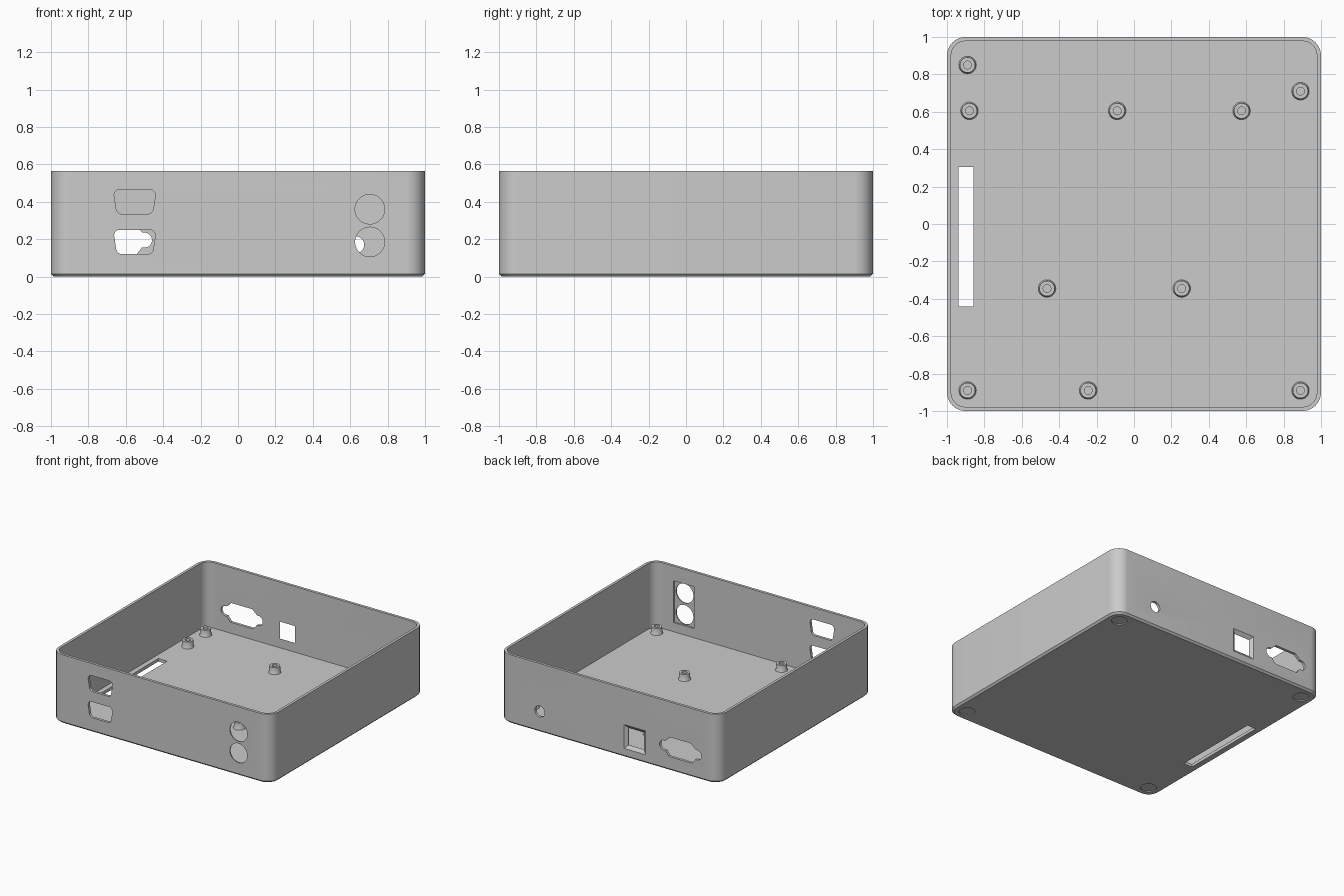
import bpy
import bmesh
from math import sin, cos, pi
from mathutils import Vector

if "Cube" in bpy.data.objects:
    bpy.data.objects.remove(bpy.data.objects["Cube"])

grey = bpy.data.materials.new("plain_grey")
grey.use_nodes = True
grey.diffuse_color = (0.6, 0.6, 0.6, 1)
grey.node_tree.nodes["Principled BSDF"].inputs["Base Color"].default_value = (0.6, 0.6, 0.6, 1)

HEIGHT, FLOOR, WALL = 0.565, 0.025, 0.022


def loft(name, rings):
    """Closed solid skinned through rings of equal point count."""
    bm = bmesh.new()
    loops = [[bm.verts.new(p) for p in ring] for ring in rings]
    n = len(loops[0])
    for a, b in zip(loops, loops[1:]):
        for i in range(n):
            j = (i + 1) % n
            bm.faces.new((a[i], a[j], b[j], b[i]))
    bm.faces.new(loops[0])
    bm.faces.new(loops[-1])
    bmesh.ops.recalc_face_normals(bm, faces=bm.faces)
    mesh = bpy.data.meshes.new(name)
    bm.to_mesh(mesh)
    bm.free()
    mesh.materials.append(grey)
    obj = bpy.data.objects.new(name, mesh)
    bpy.context.collection.objects.link(obj)
    return obj


def rounded(points, r, steps=8):
    """Convex outline with circular corners."""
    out = []
    pts = [Vector(p) for p in points]
    for i, p in enumerate(pts):
        u = (pts[i - 1] - p).normalized()
        v = (pts[(i + 1) % len(pts)] - p).normalized()
        half = u.angle(v) / 2
        centre = p + (u + v).normalized() * r / sin(half)
        d = r * cos(half) / sin(half)
        start = (p + u * d - centre).normalized()
        end = (p + v * d - centre).normalized()
        out += [centre + start.slerp(end, k / steps).normalized() * r for k in range(steps + 1)]
    return out


def rect(w, h):
    return [(-w, -h), (w, -h), (w, h), (-w, h)]


def circle(r, n=40):
    return [(r * cos(2 * pi * i / n), r * sin(2 * pi * i / n)) for i in range(n)]


def level(outline, z, x=0, y=0):
    return [(x + p[0], y + p[1], z) for p in outline]


def activate(obj):
    bpy.ops.object.select_all(action="DESELECT")
    obj.select_set(True)
    bpy.context.view_layer.objects.active = obj


def cut(target, cutter):
    activate(target)
    mod = target.modifiers.new("cut", "BOOLEAN")
    mod.operation, mod.solver, mod.object = "DIFFERENCE", "EXACT", cutter
    bpy.ops.object.modifier_apply(modifier=mod.name)
    bpy.data.objects.remove(cutter)


def wall_cut(outline, x, z, y0, y1, grow=1):
    """Cut through a wall along y; grow scales the far outline."""
    cut(case, loft("cutter", [
        [(x + p[0] * s, y, z + p[1] * s) for p in outline]
        for y, s in ((y0, 1), (y1, grow))]))


def case_ring(half, radius, z):
    return level(rounded(rect(half, half), radius), z)


# Open tray with a chamfered lower edge
inner = 1 - WALL
case = loft("case", [
    case_ring(0.985, 0.085, 0), case_ring(1, 0.1, 0.015), case_ring(1, 0.1, HEIGHT),
    case_ring(inner, 0.1 - WALL, HEIGHT), case_ring(inner, 0.1 - WALL, FLOOR)])

# Front: two tapered connector openings, recessed pair of round openings
socket = rounded([(-0.095, -0.065), (0.095, -0.065), (0.115, 0.065), (-0.115, 0.065)], 0.03)
for z in (0.4, 0.185):
    wall_cut(socket, -0.552, z, -1.1, -0.9)
wall_cut(rect(0.092, 0.172), 0.705, 0.272, -0.99, -0.9)
for z in (0.36, 0.185):
    wall_cut(circle(0.079), 0.705, z, -1.1, -0.9)

# Back: round jack, flared square opening, connector with side ears
wall_cut(circle(0.045), 0.63, 0.17, 0.9, 1.1)
wall_cut(rect(0.07, 0.07), -0.235, 0.17, 0.9, 1.1)
wall_cut(rect(0.068, 0.068), -0.235, 0.17, inner, 1.001, 1.46)
plug = [(-0.105, -0.08), (0.105, -0.08), (0.14, -0.035), (0.14, 0.04),
        (0.095, 0.08), (-0.095, 0.08), (-0.14, 0.04), (-0.14, -0.035)]
wall_cut(plug, -0.65, 0.195, 0.9, 1.1)
wall_cut(rounded(rect(0.19, 0.04), 0.0398), -0.65, 0.195, 0.9, 1.1)

# Floor: long slot and four shallow foot recesses underneath
slot = rect(0.04, 0.373)
cut(case, loft("cutter", [level(slot, z, -0.897, -0.068) for z in (-0.1, 0.1)]))
for x in (-0.89, 0.89):
    for y in (-0.89, 0.89):
        cut(case, loft("cutter", [level(circle(0.06), z, x, y) for z in (-0.1, 0.008)]))

activate(case)
bpy.ops.object.shade_smooth_by_angle(angle=0.5)

# Hollow mounting posts with slightly flared feet
posts = [(-0.89, 0.85), (-0.88, 0.605), (-0.09, 0.605), (0.575, 0.605), (0.89, 0.71),
         (-0.465, -0.345), (0.255, -0.345), (-0.89, -0.89), (-0.245, -0.89), (0.89, -0.89)]
profile = [(0.047, -0.005), (0.047, 0), (0.043, 0.006),
           (0.041, 0.055), (0.021, 0.055), (0.021, 0.01)]
for i, (x, y) in enumerate(posts):
    post = loft(f"mounting_post_{i + 1}",
                [level(circle(r, 28), FLOOR + z, x, y) for r, z in profile])
    activate(post)
    bpy.ops.object.shade_smooth_by_angle(angle=0.6)
